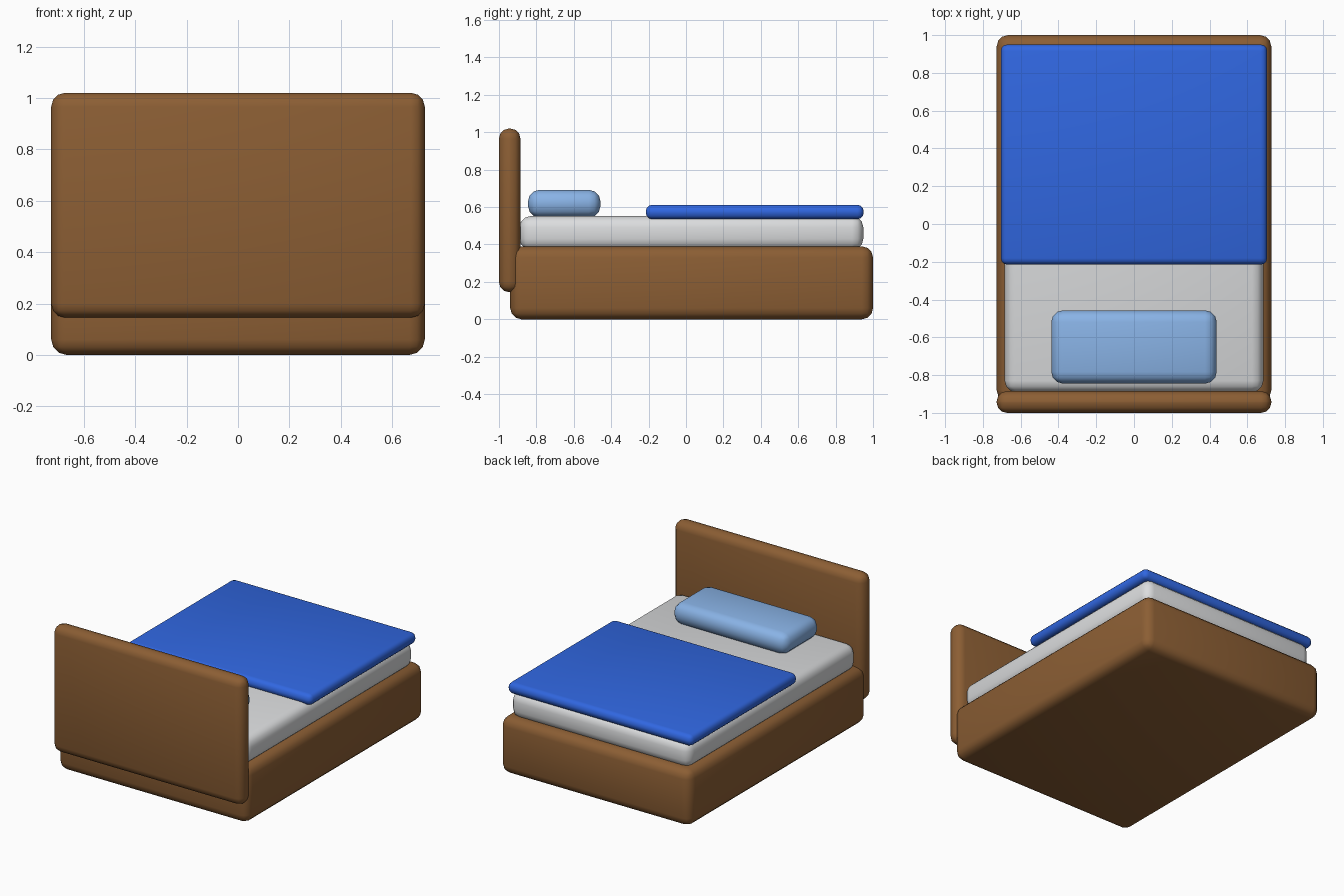
import bpy
from mathutils import Vector

cube = bpy.data.objects.get("Cube")
if cube:
    bpy.data.objects.remove(cube, do_unlink=True)


def material(name, color):
    mat = bpy.data.materials.new(name)
    mat.use_nodes = True
    mat.diffuse_color = (*color, 1)
    bsdf = next(n for n in mat.node_tree.nodes if n.type == "BSDF_PRINCIPLED")
    bsdf.inputs["Base Color"].default_value = (*color, 1)
    return mat


def rounded_box(name, low, high, radius, mat):
    """Box between two corners with rounded, smooth-shaded edges."""
    low, high = Vector(low), Vector(high)
    bpy.ops.mesh.primitive_cube_add(size=1, location=(low + high) / 2)
    obj = bpy.context.object
    obj.name = name
    obj.scale = high - low
    bpy.ops.object.transform_apply(location=False, rotation=False, scale=True)
    obj.data.materials.append(mat)
    bevel = obj.modifiers.new("rounding", "BEVEL")
    bevel.width = radius
    bevel.segments = 3
    bpy.ops.object.modifier_apply(modifier=bevel.name)
    bpy.ops.object.shade_smooth_by_angle()
    return obj


wood = material("brown wood", (0.26, 0.112, 0.034))
white = material("mattress white", (0.71, 0.72, 0.73))
blue = material("blanket blue", (0.03, 0.135, 0.75))
light_blue = material("pillow light blue", (0.25, 0.45, 0.79))

# Wooden base and headboard
rounded_box("bed_frame", (-0.727, -0.94, 0), (0.727, 1, 0.39), 0.06, wood)
rounded_box("headboard", (-0.727, -1, 0.145), (0.727, -0.885, 1.02), 0.054, wood)

# Bedding
rounded_box("mattress", (-0.685, -0.89, 0.37), (0.685, 0.948, 0.552), 0.06, white)
rounded_box("blanket", (-0.705, -0.215, 0.535), (0.705, 0.95, 0.612), 0.034, blue)
rounded_box("pillow", (-0.438, -0.845, 0.545), (0.438, -0.457, 0.692), 0.062, light_blue)
